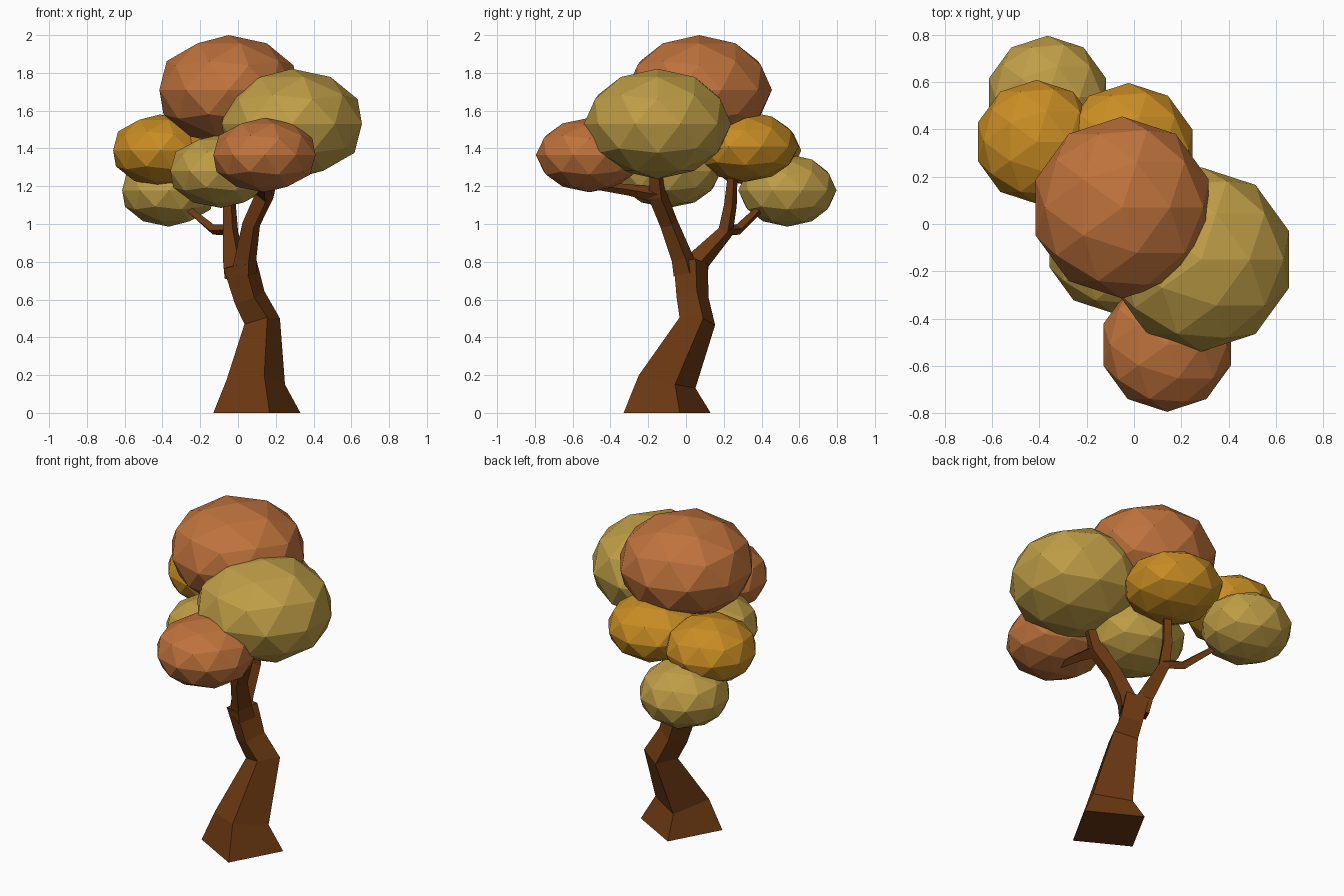
import bpy
import bmesh
from mathutils import Vector

cube = bpy.data.objects.get("Cube")
if cube:
    bpy.data.objects.remove(cube, do_unlink=True)


def material(name, rgb):
    mat = bpy.data.materials.new(name)
    mat.use_nodes = True
    colour = (*rgb, 1)
    mat.diffuse_color = colour
    mat.node_tree.nodes["Principled BSDF"].inputs["Base Color"].default_value = colour
    return mat


bark = material("bark_brown", (0.15, 0.041, 0.006))
russet = material("russet_leaf", (0.52, 0.17, 0.045))
olive = material("olive_leaf", (0.52, 0.34, 0.062))
amber = material("amber_leaf", (0.58, 0.265, 0.017))


def add_object(name, bm, mat):
    mesh = bpy.data.meshes.new(name)
    bm.to_mesh(mesh)
    bm.free()
    mesh.materials.append(mat)
    obj = bpy.data.objects.new(name, mesh)
    bpy.context.collection.objects.link(obj)
    return obj


def limb(name, path, upright_start=False):
    """Four-sided tapering limb; path holds (x, y, z, radius)."""
    bm = bmesh.new()
    points = [Vector(p[:3]) for p in path]
    side = Vector((0.96, 0.28, 0))
    rings = []
    for i, point in enumerate(points):
        # Each ring faces along the average of its neighbouring segments
        tangent = Vector()
        if i > 0:
            tangent += (point - points[i - 1]).normalized()
        if i < len(points) - 1:
            tangent += (points[i + 1] - point).normalized()
        if i == 0 and upright_start:
            tangent = Vector((0, 0, 1))
        tangent.normalize()
        u = (side - tangent * side.dot(tangent)).normalized()
        v = tangent.cross(u)
        r = path[i][3]
        rings.append([bm.verts.new(point + d * r) for d in (u, v, -u, -v)])
    for low, high in zip(rings, rings[1:]):
        for k in range(4):
            n = (k + 1) % 4
            bm.faces.new((low[k], low[n], high[n], high[k]))
    bm.faces.new(rings[0][::-1])
    bm.faces.new(rings[-1])
    bmesh.ops.recalc_face_normals(bm, faces=bm.faces)
    return add_object(name, bm, bark)


def leaf_cluster(name, centre, radius, half_height, mat):
    """Flattened faceted ball of leaves."""
    bm = bmesh.new()
    bmesh.ops.create_icosphere(bm, subdivisions=2, radius=1)
    bmesh.ops.scale(bm, vec=(radius, radius, half_height), verts=bm.verts)
    bmesh.ops.translate(bm, vec=centre, verts=bm.verts)
    return add_object(name, bm, mat)


# Crooked trunk with a flared foot
limb("trunk", [(0.10, -0.10, 0.0, 0.24), (0.095, -0.10, 0.165, 0.16),
               (0.128, 0.06, 0.485, 0.10), (0.062, 0.035, 0.61, 0.088),
               (0.01, 0.025, 0.79, 0.094)], upright_start=True)

# Front fork, bending forward under the foliage
limb("front_fork", [(0.035, 0.0, 0.74, 0.07), (0.04, -0.02, 0.82, 0.06),
                    (0.07, -0.09, 1.0, 0.05), (0.14, -0.15, 1.15, 0.052),
                    (0.2, -0.16, 1.32, 0.03)])
limb("front_branch", [(0.14, -0.13, 1.15, 0.045), (0.14, -0.3, 1.18, 0.03),
                      (0.14, -0.52, 1.21, 0.02)])

# Rear fork with an upright branch and a side branch
limb("rear_fork", [(0.0, 0.04, 0.72, 0.075), (-0.02, 0.07, 0.81, 0.062),
                   (-0.04, 0.21, 0.96, 0.042), (-0.045, 0.235, 1.1, 0.035),
                   (-0.03, 0.25, 1.3, 0.025)])
limb("side_branch", [(-0.03, 0.21, 0.97, 0.03), (-0.13, 0.275, 0.97, 0.028),
                     (-0.25, 0.38, 1.07, 0.022), (-0.31, 0.44, 1.13, 0.018)])

# Foliage
leaf_cluster("crown_top", (-0.05, 0.07, 1.71), 0.385, 0.29, russet)
leaf_cluster("crown_left", (0.285, -0.15, 1.53), 0.39, 0.292, olive)
leaf_cluster("foliage_front", (0.14, -0.511, 1.365), 0.284, 0.197, russet)
leaf_cluster("foliage_middle", (-0.09, -0.095, 1.28), 0.282, 0.195, olive)
leaf_cluster("foliage_right", (-0.412, 0.348, 1.39), 0.262, 0.19, amber)
leaf_cluster("foliage_rear", (-0.023, 0.313, 1.41), 0.284, 0.187, amber)
leaf_cluster("foliage_rear_low", (-0.366, 0.537, 1.178), 0.26, 0.192, olive)
